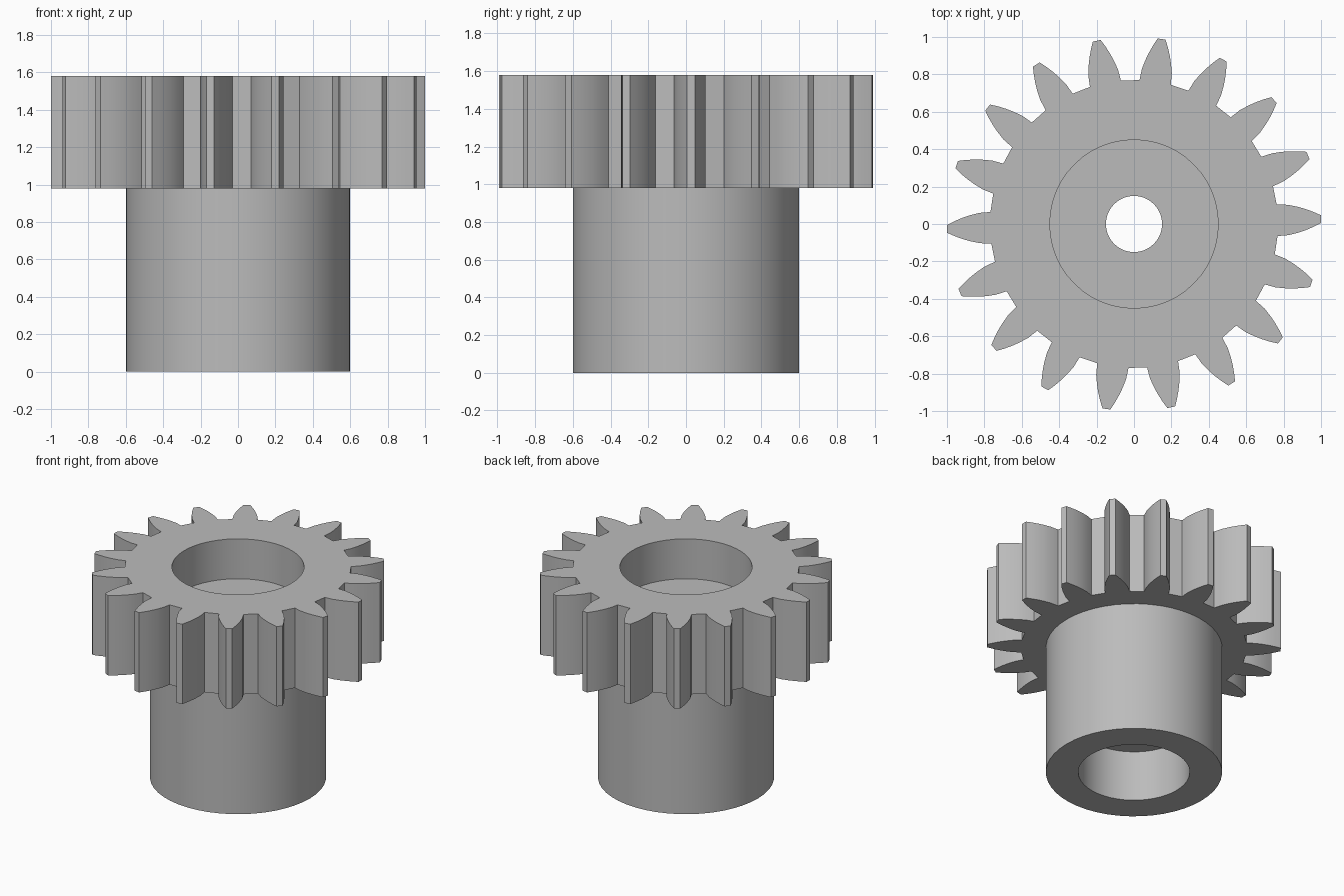
import bpy, bmesh
from math import radians, cos, sin, tau

cube = bpy.data.objects.get("Cube")
if cube:
    bpy.data.objects.remove(cube, do_unlink=True)

TEETH, SEGMENTS = 18, 48
GEAR_BOTTOM, GEAR_TOP = 0.98, 1.58
POCKET_FLOOR, SOCKET_CEILING = 1.28, 0.38
HUB_R, POCKET_R, SOCKET_R, HOLE_R = 0.6, 0.45, 0.38, 0.15

steel = bpy.data.materials.new("plain grey")
steel.use_nodes = True
grey = (0.5, 0.5, 0.5, 1)
steel.diffuse_color = grey
steel.node_tree.nodes["Principled BSDF"].inputs["Base Color"].default_value = grey


def loop(bm, points, z):
    """Closed loop of vertices and edges at one height."""
    verts = [bm.verts.new((x, y, z)) for x, y in points]
    for a, b in zip(verts, verts[1:] + verts[:1]):
        bm.edges.new((a, b))
    return verts


def circle(r):
    return [(r * cos(tau * i / SEGMENTS), r * sin(tau * i / SEGMENTS))
            for i in range(SEGMENTS)]


def wall(bm, a, b):
    """Quads between two loops of equal length."""
    n = len(a)
    for i in range(n):
        j = (i + 1) % n
        bm.faces.new((a[i], a[j], b[j], b[i]))


def annulus(bm, outer, inner):
    """Flat face with a hole, between loops of any length."""
    edges = [bm.edges.get((a, b)) for ring in (outer, inner)
             for a, b in zip(ring, ring[1:] + ring[:1])]
    bmesh.ops.triangle_fill(bm, use_beauty=True, edges=edges)


def finish(bm, name):
    bmesh.ops.recalc_face_normals(bm, faces=bm.faces)
    mesh = bpy.data.meshes.new(name)
    bm.to_mesh(mesh)
    bm.free()
    mesh.materials.append(steel)
    obj = bpy.data.objects.new(name, mesh)
    bpy.context.collection.objects.link(obj)
    bpy.ops.object.select_all(action='DESELECT')
    obj.select_set(True)
    bpy.context.view_layer.objects.active = obj
    bpy.ops.object.shade_smooth_by_angle(angle=radians(25))


# Toothed rim: curved flank as (radius, half angle), mirrored about each tooth
flank = [(0.77, 6.3), (0.83, 5.6), (0.88, 4.5), (0.92, 3.5), (0.96, 2.4), (1.0, 1.2)]
tooth = [(r, -a) for r, a in flank] + [(r, a) for r, a in reversed(flank)]
outline = []
for k in range(TEETH):
    for r, a in tooth:
        t = radians(1.5 + a) + tau * k / TEETH
        outline.append((r * cos(t), r * sin(t)))

bm = bmesh.new()
low, high = loop(bm, outline, GEAR_BOTTOM), loop(bm, outline, GEAR_TOP)
wall(bm, low, high)
pocket_rim = loop(bm, circle(POCKET_R), GEAR_TOP)
annulus(bm, high, pocket_rim)
annulus(bm, low, loop(bm, circle(HUB_R), GEAR_BOTTOM))
wall(bm, pocket_rim, loop(bm, circle(POCKET_R), POCKET_FLOOR))
finish(bm, "toothed_rim")

# Hub: outer sleeve, lower socket, shaft hole and pocket floor
profile = [(HUB_R, GEAR_BOTTOM), (HUB_R, 0), (SOCKET_R, 0), (SOCKET_R, SOCKET_CEILING),
           (HOLE_R, SOCKET_CEILING), (HOLE_R, POCKET_FLOOR), (POCKET_R, POCKET_FLOOR)]
bm = bmesh.new()
rings = [loop(bm, circle(r), z) for r, z in profile]
for a, b in zip(rings, rings[1:]):
    wall(bm, a, b)
finish(bm, "hub")
